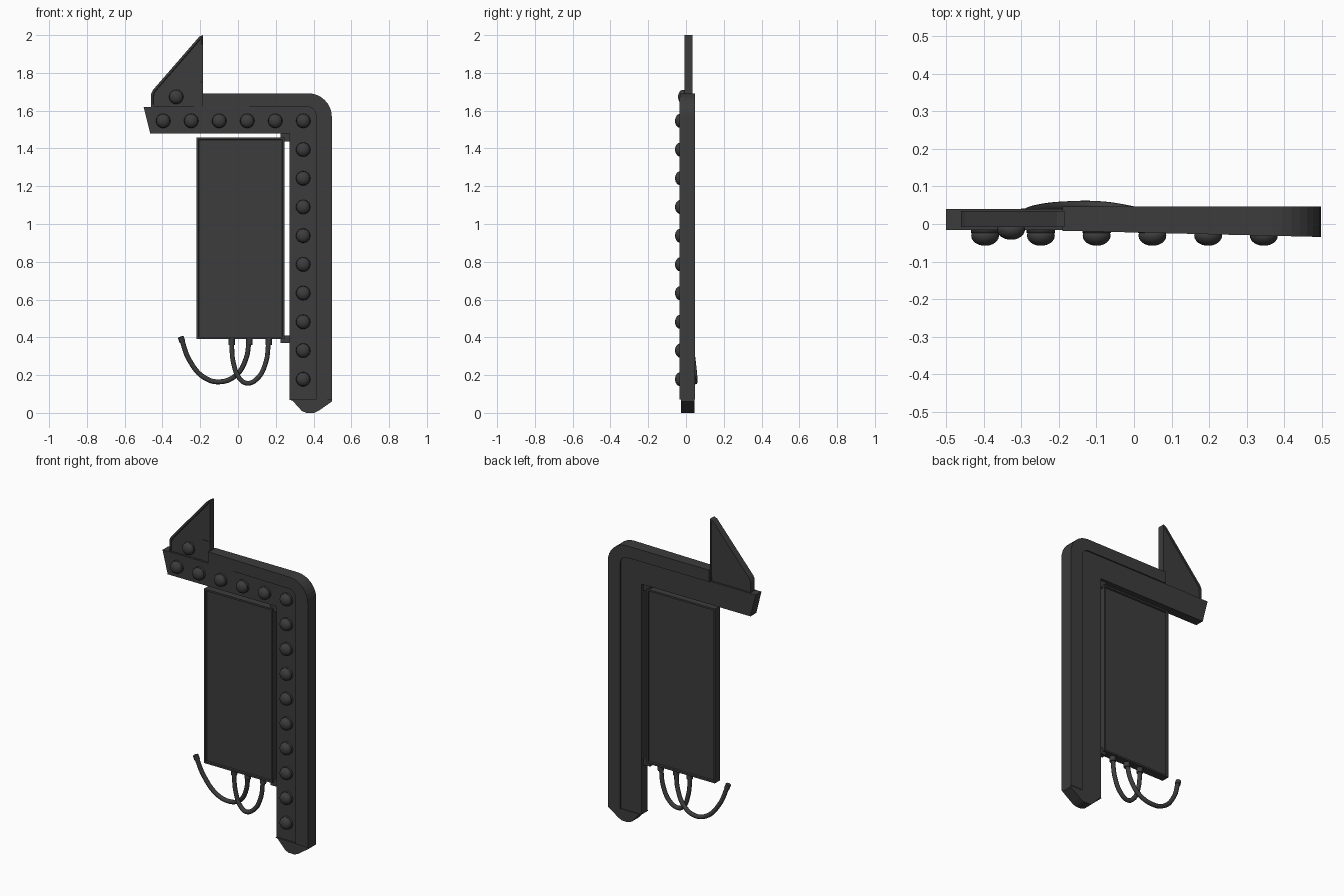
import bpy, bmesh, math

cube = bpy.data.objects.get("Cube")
if cube:
    bpy.data.objects.remove(cube, do_unlink=True)

paint = bpy.data.materials.new("dark grey metal")
paint.use_nodes = True
GREY = (0.045, 0.045, 0.045, 1)
paint.diffuse_color = GREY
paint.node_tree.nodes["Principled BSDF"].inputs["Base Color"].default_value = GREY


def finish(name, bm, smooth=False):
    bmesh.ops.recalc_face_normals(bm, faces=bm.faces)
    mesh = bpy.data.meshes.new(name)
    bm.to_mesh(mesh)
    bm.free()
    mesh.materials.append(paint)
    for p in mesh.polygons:
        p.use_smooth = smooth
    ob = bpy.data.objects.new(name, mesh)
    bpy.context.collection.objects.link(ob)


def plate(name, outline, front, back, rim=0, sink=0):
    """Extrude an x-z outline along y; front may depend on x. Optional sunken faces inside a rim."""
    depth = front if callable(front) else (lambda x: front)
    bm = bmesh.new()
    a = [bm.verts.new((x, depth(x), z)) for x, z in outline]
    b = [bm.verts.new((x, back, z)) for x, z in outline]
    caps = [bm.faces.new(a), bm.faces.new(b[::-1])]
    n = len(a)
    for i in range(n):
        j = (i + 1) % n
        bm.faces.new((a[i], b[i], b[j], a[j]))
    bmesh.ops.recalc_face_normals(bm, faces=bm.faces)
    if rim:
        bmesh.ops.inset_individual(bm, faces=caps, thickness=rim, depth=0)
        bmesh.ops.inset_individual(bm, faces=caps, thickness=0.003, depth=-sink)
    finish(name, bm)


def box(name, x0, x1, z0, z1, y0, y1, **kw):
    plate(name, [(x0, z0), (x1, z0), (x1, z1), (x0, z1)], y0, y1, **kw)


def arc(cx, cz, r, start, end, steps=8):
    return [(cx + r * math.cos(t), cz + r * math.sin(t))
            for t in (math.radians(start + (end - start) * i / steps) for i in range(steps + 1))]


# Inner L-shaped strip that carries the bulbs
INNER_CORNER = arc(0.368, 1.575, 0.045, 0, 90)
plate("bulb_strip", [(-0.5, 1.62), (-0.465, 1.48), (0.272, 1.48), (0.272, 0.07), (0.413, 0.07)]
      + INNER_CORNER, -0.016, 0.04)

# Outer L-shaped band, thicker towards the column
plate("outer_band", [(-0.19, 1.62), (-0.19, 1.692)] + arc(0.371, 1.566, 0.126, 90, 0)
      + [(0.497, 0.07), (0.413, 0.07)] + INNER_CORNER,
      lambda x: -0.018 - 0.024 * (x + 0.19), 0.047)

# Pointed foot
plate("column_foot", [(0.272, 0.07), (0.288, 0.065), (0.338, 0.01), (0.362, 0), (0.403, 0),
                      (0.428, 0.012), (0.497, 0.06), (0.497, 0.07)], -0.026, 0.044)

# Triangular fin on the arm
plate("fin", [(-0.46, 1.61), (-0.185, 1.61), (-0.185, 2.0), (-0.205, 1.992),
              (-0.45, 1.71), (-0.46, 1.69)], -0.008, 0.034, rim=0.012, sink=0.004)
box("fin_rib", -0.232, -0.19, 1.61, 1.75, -0.008, 0.01)
box("fin_base", -0.46, -0.185, 1.605, 1.622, -0.015, 0.039)

# Hanging sign panel and its brackets
box("sign_panel", -0.22, 0.245, 0.39, 1.457, -0.015, 0.035, rim=0.015, sink=0.01)
for label, z0, z1 in (("lower", 0.37, 0.41), ("upper", 1.437, 1.485)):
    box(label + "_bracket", 0.225, 0.28, z0, z1, -0.005, 0.025)


# Round bulbs standing on collars
def bulb(name, x, z, shift=0):
    bm = bmesh.new()
    rings = [(0.038, 0), (0.038, -0.024), (0.032, -0.024)] + [
        (0.037 * math.cos(t), -0.031 - 0.027 * math.sin(t))
        for t in (math.radians(-15 + i * 15) for i in range(7))]
    loops = []
    for r, y in rings:
        loops.append([bm.verts.new((x + r * math.cos(k * math.tau / 24), y + shift,
                                    z + r * math.sin(k * math.tau / 24))) for k in range(24)])
    for lo, hi in zip(loops, loops[1:]):
        for k in range(24):
            m = (k + 1) % 24
            bm.faces.new((lo[k], lo[m], hi[m], hi[k]))
    bm.faces.new(loops[0])
    bm.faces.new(loops[-1][::-1])
    finish(name, bm, smooth=True)


for i in range(6):
    bulb(f"arm_bulb_{i + 1}", -0.396 + i * 0.1483, 1.546)
for i in range(9):
    bulb(f"column_bulb_{i + 1}", 0.345, 1.394 - i * 0.152)
bulb("fin_bulb", -0.327, 1.673, 0.016)


# Drooping cables, given as x, z, y
def tube(name, points, radius):
    curve = bpy.data.curves.new(name, "CURVE")
    curve.dimensions = "3D"
    curve.bevel_depth = radius
    curve.bevel_resolution = 3
    curve.use_fill_caps = True
    curve.resolution_u = 10
    s = curve.splines.new("BEZIER")
    s.bezier_points.add(len(points) - 1)
    for bp, (x, z, y) in zip(s.bezier_points, points):
        bp.co = (x, y, z)
        bp.handle_left_type = bp.handle_right_type = "AUTO"
    curve.materials.append(paint)
    ob = bpy.data.objects.new(name, curve)
    bpy.context.collection.objects.link(ob)


tube("loose_cable", [(-0.302, 0.40, 0.022), (-0.255, 0.275, 0.039), (-0.175, 0.185, 0.048),
                     (-0.09, 0.165, 0.048), (-0.01, 0.2, 0.036), (0.04, 0.28, 0.022),
                     (0.06, 0.39, 0.01)], 0.013)
tube("loop_cable", [(-0.035, 0.39, 0.01), (-0.022, 0.255, 0.01), (0.012, 0.178, 0.008),
                    (0.05, 0.157, 0.005), (0.1, 0.18, 0.008), (0.145, 0.26, 0.01),
                    (0.163, 0.39, 0.01)], 0.013)
tube("loose_cable_end", [(-0.303, 0.402, 0.022), (-0.294, 0.375, 0.026)], 0.016)
for i, x in enumerate((-0.033, 0.06, 0.163)):
    tube(f"cable_socket_{i + 1}", [(x, 0.395, 0.01), (x, 0.36, 0.01)], 0.018)
